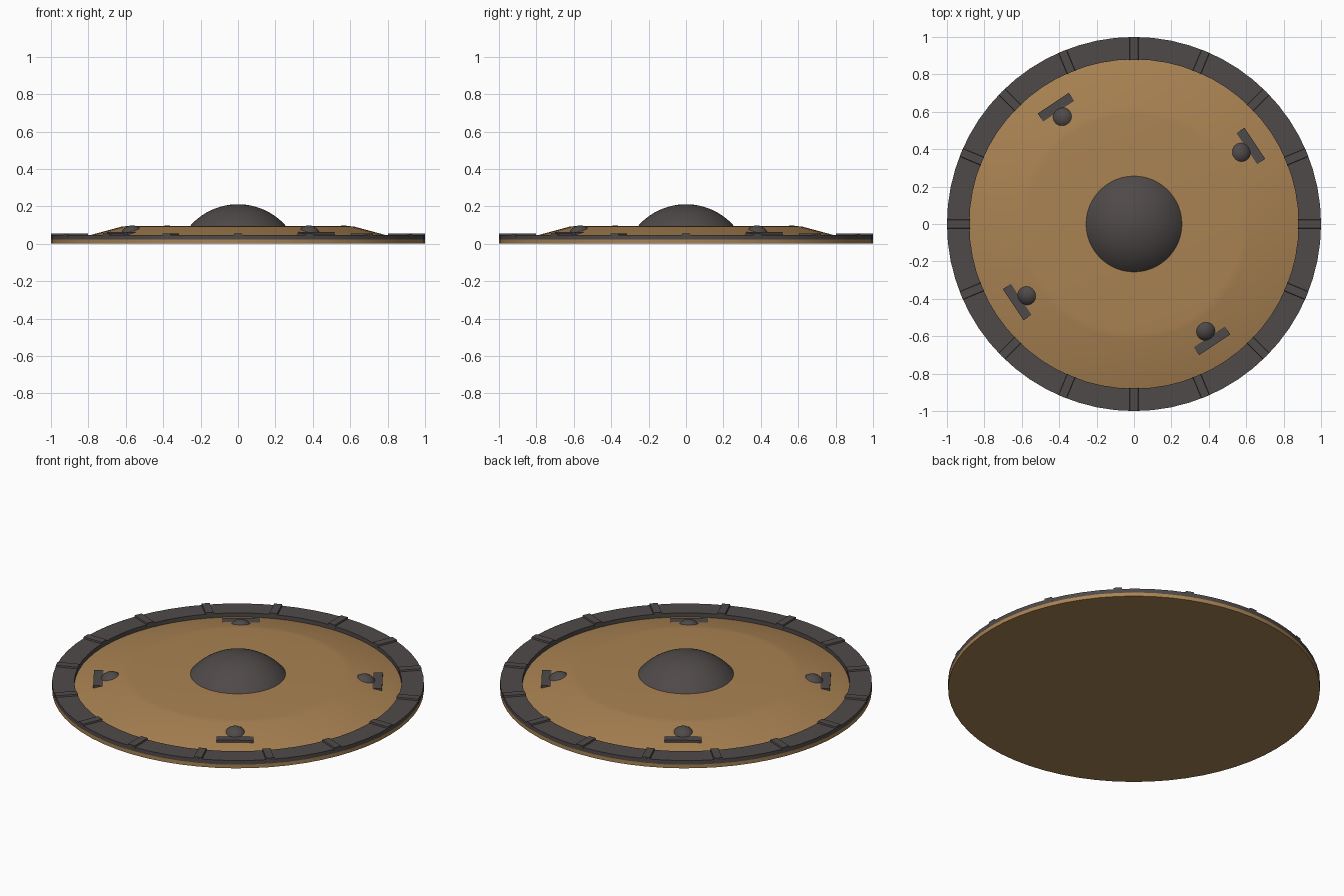
import bpy, math
from mathutils import Matrix, Vector

if "Cube" in bpy.data.objects:
    bpy.data.objects.remove(bpy.data.objects["Cube"])


def material(name, rgb):
    m = bpy.data.materials.new(name)
    m.diffuse_color = (*rgb, 1)
    m.use_nodes = True
    m.node_tree.nodes["Principled BSDF"].inputs["Base Color"].default_value = m.diffuse_color
    return m


WOOD = material("warm wood", (0.40, 0.225, 0.085))
IRON = material("dark iron", (0.078, 0.068, 0.066))


def make(name, verts, faces, mat, smooth=True):
    me = bpy.data.meshes.new(name)
    me.from_pydata(verts, [], faces)
    me.materials.append(mat)
    ob = bpy.data.objects.new(name, me)
    bpy.context.collection.objects.link(ob)
    if smooth:
        bpy.ops.object.select_all(action='DESELECT')
        ob.select_set(True)
        bpy.context.view_layer.objects.active = ob
        bpy.ops.object.shade_smooth_by_angle(angle=math.radians(12))
    return ob


def lathe(name, profile, mat, n=64, closed=False):
    """Spin an (r, z) profile, listed bottom to top; open ends are capped."""
    verts = [(r * math.cos(2 * math.pi * i / n), r * math.sin(2 * math.pi * i / n), z)
             for r, z in profile for i in range(n)]
    k = len(profile)
    faces = []
    for j in range(k if closed else k - 1):
        a, b = j * n, ((j + 1) % k) * n
        faces += [(a + i, a + (i + 1) % n, b + (i + 1) % n, b + i) for i in range(n)]
    if not closed:
        faces.append(tuple(reversed(range(n))))
        faces.append(tuple((k - 1) * n + i for i in range(n)))
    return make(name, verts, faces, mat)


def dome_profile(radius, height, steps=12):
    """Spherical cap from its base circle up to a tiny top circle."""
    R = (radius ** 2 + height ** 2) / (2 * height)
    a = math.asin(radius / R)
    return [(R * math.sin(a * t), height - R + R * math.cos(a * t))
            for t in [max(1 - i / steps, 0.01) for i in range(steps + 1)]]


def radial_block(name, angle, r0, r1, width, z0, z1, inset=0.0):
    """Block across the radius; inset narrows its top."""
    w = width / 2
    verts = []
    for z, s in ((z0, 0), (z1, inset)):
        verts += [(r0, -w + s, z), (r1, -w + s, z), (r1, w - s, z), (r0, w - s, z)]
    faces = [(3, 2, 1, 0), (4, 5, 6, 7), (0, 1, 5, 4),
             (1, 2, 6, 5), (2, 3, 7, 6), (3, 0, 4, 7)]
    ob = make(name, verts, faces, IRON, smooth=False)
    ob.rotation_euler.z = angle
    return ob


# wooden body: thin disc with a raised, sloped centre
lathe("wooden_body", [(1.0, 0.0), (1.0, 0.022), (0.88, 0.022), (0.62, 0.092), (0.58, 0.095)], WOOD)

# iron rim ring
lathe("iron_rim", [(0.88, 0.021), (1.0, 0.021), (1.0, 0.046), (0.88, 0.046)], IRON, closed=True)

# raised clamps around the rim
for i in range(16):
    radial_block(f"rim_clamp_{i + 1}", i * math.pi / 8, 0.878, 0.999, 0.055, 0.03, 0.055, 0.006)

# central boss
boss = lathe("central_boss", dome_profile(0.257, 0.117, 20), IRON)
boss.location.z = 0.094

# rivets lying on the slope, each with a plate outside it
tilt = math.atan2(0.07, 0.26)
for i in range(4):
    a = math.radians(33.75 + 90 * i)
    rivet = lathe(f"rivet_{i + 1}", dome_profile(0.05, 0.024, 8), IRON, 24)
    rivet.matrix_world = (Matrix.Rotation(a, 4, 'Z') @ Matrix.Translation(Vector((0.69, 0, 0.0725)))
                          @ Matrix.Rotation(tilt, 4, 'Y'))
    radial_block(f"rivet_plate_{i + 1}", a, 0.725, 0.777, 0.2, 0.035, 0.063)
